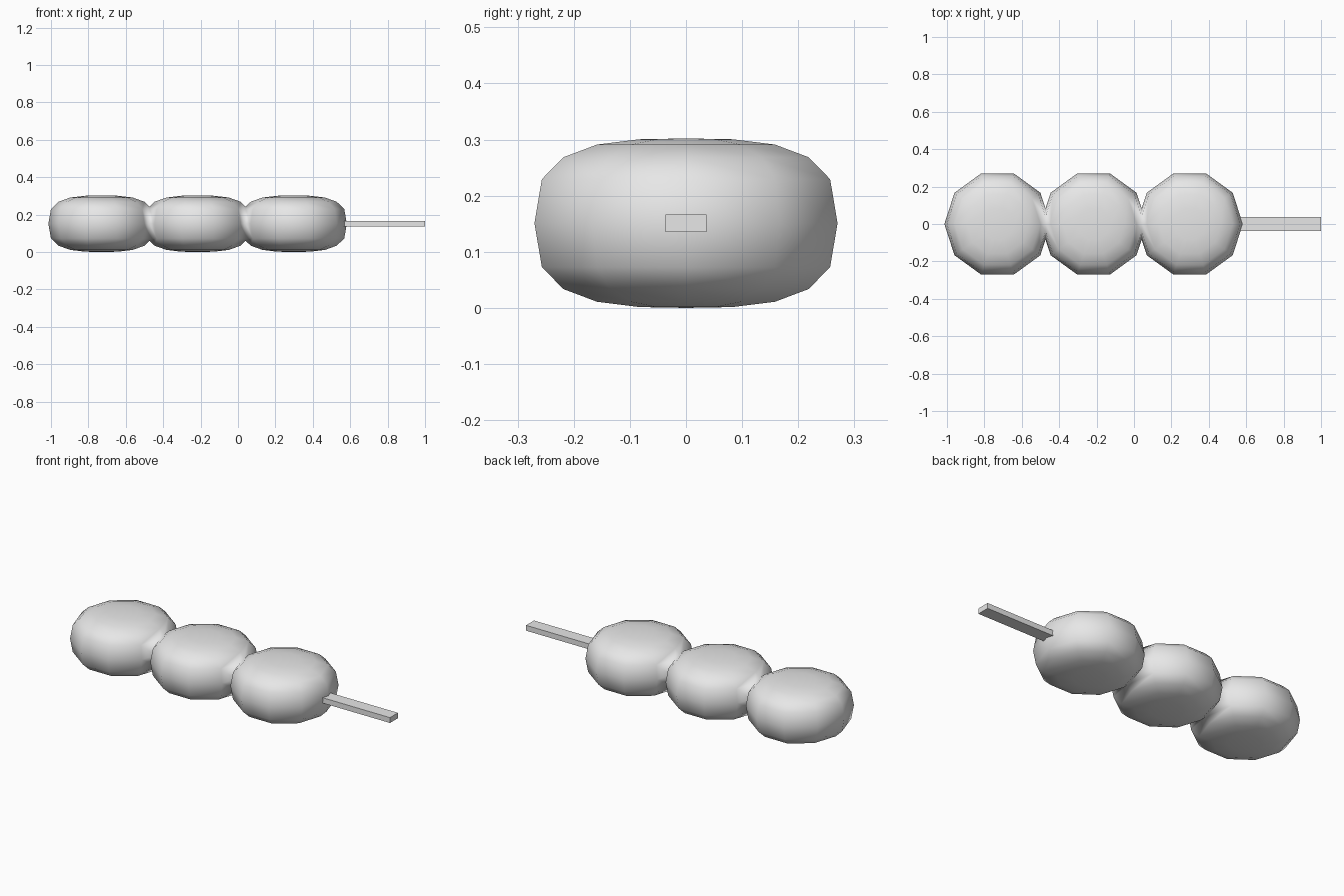
import bpy, bmesh
from mathutils import Matrix

if "Cube" in bpy.data.objects:
    bpy.data.objects.remove(bpy.data.objects["Cube"])

RADIUS, HALF_HEIGHT, MID_Z = 0.284, 0.151, 0.151
SPACING, MIDDLE_X = 0.514, -0.216

grey = bpy.data.materials.new("plain grey")
grey.use_nodes = True
grey.diffuse_color = (0.8, 0.8, 0.8, 1)
grey.node_tree.nodes["Principled BSDF"].inputs["Base Color"].default_value = (0.8, 0.8, 0.8, 1)


def add_object(name, bm, smooth):
    mesh = bpy.data.meshes.new(name)
    bmesh.ops.recalc_face_normals(bm, faces=bm.faces)
    for face in bm.faces:
        face.smooth = smooth
    bm.to_mesh(mesh)
    bm.free()
    mesh.materials.append(grey)
    obj = bpy.data.objects.new(name, mesh)
    bpy.context.collection.objects.link(obj)
    return obj


def bead(index):
    """Ten-sided squashed ball, trimmed where it meets its neighbours."""
    bm = bmesh.new()
    bmesh.ops.create_uvsphere(bm, u_segments=10, v_segments=10, radius=1,
                              matrix=Matrix.Rotation(1.5707963, 4, "Z"))
    for v in bm.verts:
        r = min(v.co.xy.length, 1)
        z = (1 - r ** 3) ** (1 / 3)
        if abs(v.co.z) < 0.001:
            z = 0
        v.co.z = z if v.co.z > 0 else -z
    bmesh.ops.scale(bm, vec=(RADIUS, RADIUS, HALF_HEIGHT), verts=bm.verts)
    for side in (-1, 1):
        if abs(index + side) <= 1:
            bmesh.ops.bisect_plane(bm, geom=bm.verts[:] + bm.edges[:] + bm.faces[:],
                                   plane_co=(side * SPACING / 2, 0, 0),
                                   plane_no=(side, 0, 0), clear_outer=True)
    bmesh.ops.translate(bm, vec=(MIDDLE_X + index * SPACING, 0, MID_Z), verts=bm.verts)
    return bm


# Three beads welded into one smooth row
row = bmesh.new()
for i in (-1, 0, 1):
    part = bead(i)
    temp = bpy.data.meshes.new("bead_part")
    part.to_mesh(temp)
    part.free()
    row.from_mesh(temp)
    bpy.data.meshes.remove(temp)
bmesh.ops.remove_doubles(row, verts=row.verts, dist=0.0005)
add_object("bead_row", row, True)

# Flat stick coming out of the left end
stick = bmesh.new()
bmesh.ops.create_cube(stick, size=1)
bmesh.ops.scale(stick, vec=(0.46, 0.073, 0.031), verts=stick.verts)
bmesh.ops.translate(stick, vec=(0.77, 0, MID_Z), verts=stick.verts)
add_object("stick", stick, False)
